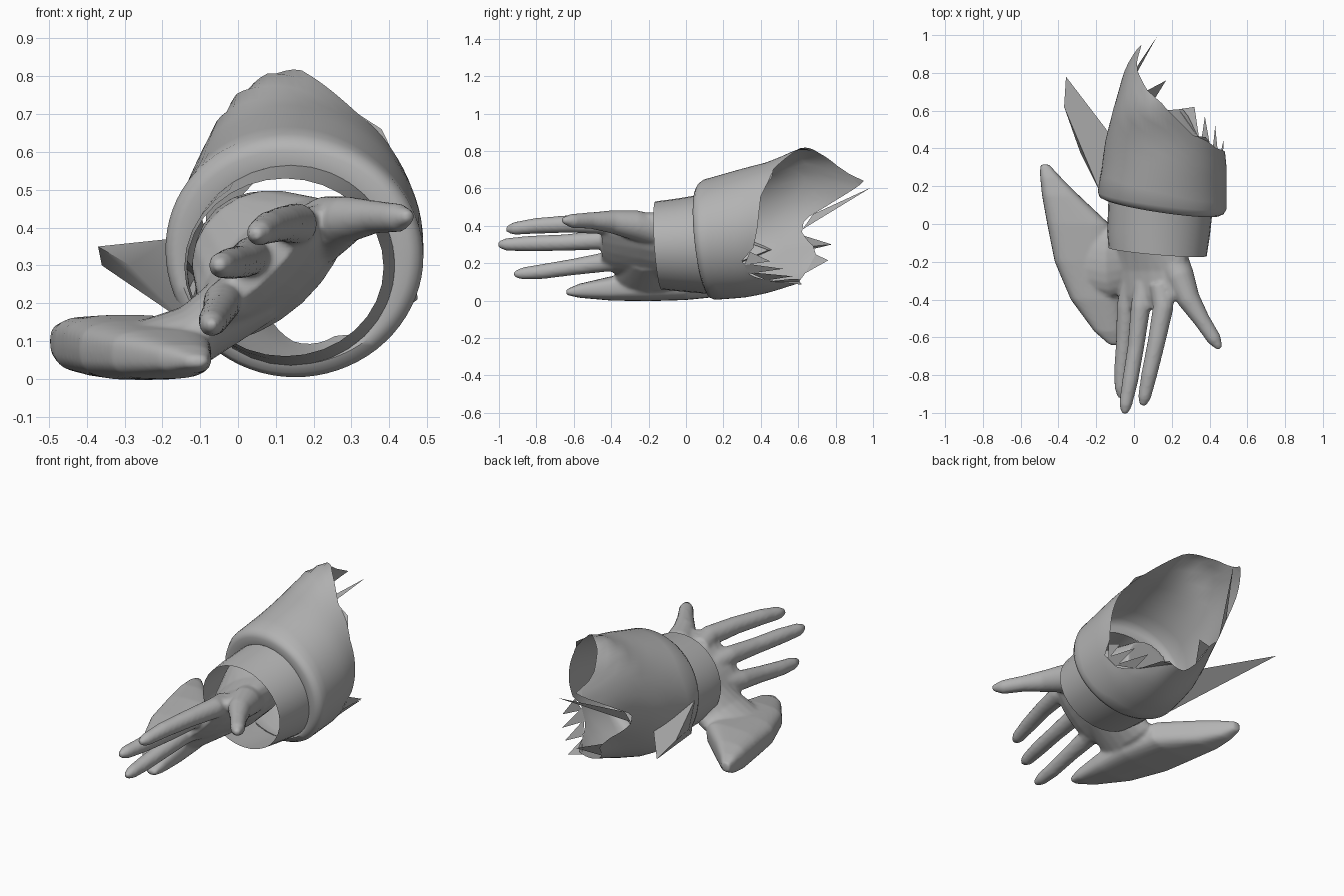
import bpy, bmesh
from math import cos, sin, radians, pi, copysign
from mathutils import Vector

cube = bpy.data.objects.get("Cube")
if cube:
    bpy.data.objects.remove(cube)

grey = bpy.data.materials.new("plain_grey")
grey.use_nodes = True
colour = (0.45, 0.45, 0.45, 1)
grey.diffuse_color = colour
grey.node_tree.nodes["Principled BSDF"].inputs["Base Color"].default_value = colour


def finish(bm, name, angle=40):
    bmesh.ops.recalc_face_normals(bm, faces=bm.faces)
    mesh = bpy.data.meshes.new(name)
    bm.to_mesh(mesh)
    bm.free()
    mesh.materials.append(grey)
    ob = bpy.data.objects.new(name, mesh)
    bpy.context.collection.objects.link(ob)
    bpy.ops.object.select_all(action="DESELECT")
    ob.select_set(True)
    bpy.context.view_layer.objects.active = ob
    bpy.ops.object.shade_smooth_by_angle(angle=radians(angle))
    return ob


def bridge(bm, rings, capped=False):
    rows = [[bm.verts.new(p) for p in ring] for ring in rings]
    n = len(rows[0])
    for a, b in zip(rows, rows[1:]):
        for i in range(n):
            j = (i + 1) % n
            bm.faces.new((a[i], a[j], b[j], b[i]))
    if capped:
        bm.faces.new(rows[0][::-1])
        bm.faces.new(rows[-1])


def oval(centre, u, v, n=20, power=1.0):
    """Ellipse of points; a power under 1 makes it boxier."""
    c, u, v = Vector(centre), Vector(u), Vector(v)
    def bend(t):
        return copysign(abs(t) ** power, t)
    return [c + u * bend(cos(2 * pi * i / n)) + v * bend(sin(2 * pi * i / n)) for i in range(n)]


def tube(bm, path):
    """Closed round limb through (x, y, z, radius) points."""
    pts = [Vector(p[:3]) for p in path]
    rings = []
    for i, p in enumerate(pts):
        d = (pts[min(i + 1, len(pts) - 1)] - pts[max(i - 1, 0)]).normalized()
        u = d.cross(Vector((0, 0, 1))).normalized()
        r = path[i][3]
        rings.append(oval(p, u * r, u.cross(d) * r))
    bridge(bm, rings, True)


def lerp_table(table, t):
    if t <= table[0][0]:
        return table[0][1]
    for (a, p), (b, q) in zip(table, table[1:]):
        if t <= b:
            return p + (q - p) * ((t - a) / (b - a))
    return table[-1][1]


# Hand: palm, digits and the broad side lobe, fused into one skin
bm = bmesh.new()
palm = [
    ((.065, -.45, .305), (.12, 0, .12), (-.025, 0, .03)),
    ((.075, -.38, .30), (.155, 0, .15), (-.045, 0, .05)),
    ((.09, -.25, .29), (.18, 0, .165), (-.065, 0, .065)),
    ((.09, -.12, .29), (.18, 0, .165), (-.08, 0, .09)),
    ((.06, .04, .33), (.15, 0, .12), (-.105, 0, .12)),
    ((.04, .18, .34), (.12, 0, .11), (-.10, 0, .11)),
]
bridge(bm, [oval(*s) for s in palm], True)
digits = [
    # index
    [(.14, -.32, .39, .06), (.155, -.44, .41, .055), (.12, -.62, .41, .047),
     (.08, -.80, .40, .042), (.055, -.92, .385, .034), (.045, -.96, .38, .016)],
    # middle
    [(.06, -.32, .31, .06), (.035, -.44, .325, .052), (.01, -.65, .31, .044),
     (-.02, -.83, .305, .042), (-.045, -.96, .30, .034), (-.05, -1.005, .30, .016)],
    # little
    [(-.01, -.32, .22, .06), (-.04, -.44, .205, .052), (-.05, -.60, .18, .044),
     (-.065, -.77, .155, .04), (-.07, -.87, .145, .033), (-.07, -.92, .14, .016)],
    # thumb
    [(.19, -.15, .37, .085), (.24, -.28, .405, .08), (.29, -.40, .422, .061),
     (.36, -.51, .428, .044), (.425, -.61, .426, .038), (.455, -.66, .43, .016)],
]
for path in digits:
    tube(bm, path)
# side lobe: y, left x, right x, bottom z, top z
lobe = [(-.64, -.13, -.08, .03, .06), (-.57, -.21, -.07, .015, .09),
        (-.40, -.335, -.07, 0, .13), (-.20, -.42, -.08, -.003, .155),
        (0, -.46, -.13, .003, .17), (.15, -.487, -.29, .018, .165),
        (.25, -.497, -.39, .045, .15), (.315, -.497, -.45, .08, .13)]
bridge(bm, [oval(((a + b) / 2, y, (c + d) / 2), ((b - a) / 2, 0, 0), (0, 0, (d - c) / 2), 24, .65)
            for y, a, b, c, d in lobe], True)
neck = [((-.25, -.18, .09), (0, .18, 0), (-.02, 0, .06)),
        ((-.11, -.20, .12), (0, .19, 0), (-.04, 0, .07)),
        ((.04, -.18, .23), (0, .16, 0), (-.06, 0, .07))]
bridge(bm, [oval(*s) for s in neck], True)
hand = finish(bm, "hand")
skin = hand.modifiers.new("fuse", "REMESH")
skin.mode = "VOXEL"
skin.voxel_size = 0.01
skin.use_smooth_shade = True
relax = hand.modifiers.new("relax", "SMOOTH")
relax.factor = 0.5
relax.iterations = 5

# Cuff: thin open band round the wrist, tilted a little
bm = bmesh.new()
bridge(bm, [oval((.125, -.148, .295), (.26, -.022, 0), (0, -.016, .235), 32),
            oval((.13, -.05, .297), (.272, -.01, 0), (0, -.008, .247), 32),
            oval((.14, .10, .30), (.275, -.04, 0), (0, -.03, .265), 32)])
finish(bm, "cuff")

# Sleeve: section centre and radii along y
body = [(y, Vector(v)) for y, v in [
    (.06, (.145, .32, .345, .317)), (.12, (.145, .328, .345, .326)),
    (.30, (.160, .36, .33, .345)), (.45, (.160, .39, .315, .354)),
    (.62, (.145, .45, .26, .37)), (.83, (.165, .45, .22, .35)), (.95, (.200, .45, .20, .33))]]
# torn rim: angle in degrees, y of the edge
rim = [(0, .38), (30, .40), (45, .44), (60, .47), (75, .56), (90, .64),
       (110, .71), (130, .81), (148, .94), (157, .88), (168, .78), (183, .63), (195, .62),
       (215, .68), (240, .70), (255, .64), (270, .60), (298, .61), (306, .45),
       (318, .34), (335, .30), (345, .36), (360, .38)]


def sleeve_point(deg, y, scale=1):
    cx, cz, rx, rz = lerp_table(body, y)
    a = radians(deg)
    # the lower right wall curls inward toward the torn end
    tuck = max(0, cos(a - radians(228))) ** 4 * min(1, max(0, (y - .35) / .35))
    scale *= 1 - .3 * tuck
    return Vector((cx + rx * scale * cos(a), y, cz + rz * scale * sin(a)))


def start_y(deg):
    a = radians(deg)
    return .09 - .045 * cos(a) - .03 * sin(a)


def edge_point(deg):
    return sleeve_point(deg, lerp_table(rim, deg % 360))


steps = 72
angles = [360 * i / steps for i in range(steps)]
rings = [[Vector((.14 + .274 * cos(radians(d)), start_y(d) + .01, .30 + .264 * sin(radians(d))))
          for d in angles],
         [sleeve_point(d, start_y(d), .89) for d in angles],
         [sleeve_point(d, start_y(d) + .01, .96) for d in angles]]
for k in range(9):
    rings.append([sleeve_point(d, (start_y(d) + .035) * (1 - k / 8) + lerp_table(rim, d) * k / 8)
                  for d in angles])
bm = bmesh.new()
bridge(bm, rings)
finish(bm, "sleeve", 50)

# Torn points along the rim: two base angles and a tip
bm = bmesh.new()
tears = [(330, 342, (.475, .45, .21)), (320, 332, (.43, .52, .17)),
         (308, 322, (.375, .57, .13)), (290, 306, (.32, .62, .085)),
         (232, 256, (.17, .76, .215)), (178, 192, (.12, .99, .605)),
         (40, 58, (.38, .46, .66)), (138, 150, (.04, .95, .64))]
for a, b, tip in tears:
    bm.faces.new([bm.verts.new(p) for p in (edge_point(a), edge_point(b), Vector(tip))])
finish(bm, "torn_points")

# Folded flap of cloth on the right side
bm = bmesh.new()
top, crease, low, back, near_tip, far_tip = [bm.verts.new(p) for p in (
    (-.18, .17, .37), (-.285, .38, .30), (-.14, .15, .15),
    (-.10, .44, .27), (-.37, .62, .35), (-.36, .78, .30))]
for face in ((top, crease, near_tip), (low, crease, top), (low, near_tip, crease),
             (low, far_tip, near_tip), (low, back, far_tip), (top, near_tip, far_tip, back)):
    bm.faces.new(face)
finish(bm, "cloth_flap", 30)
